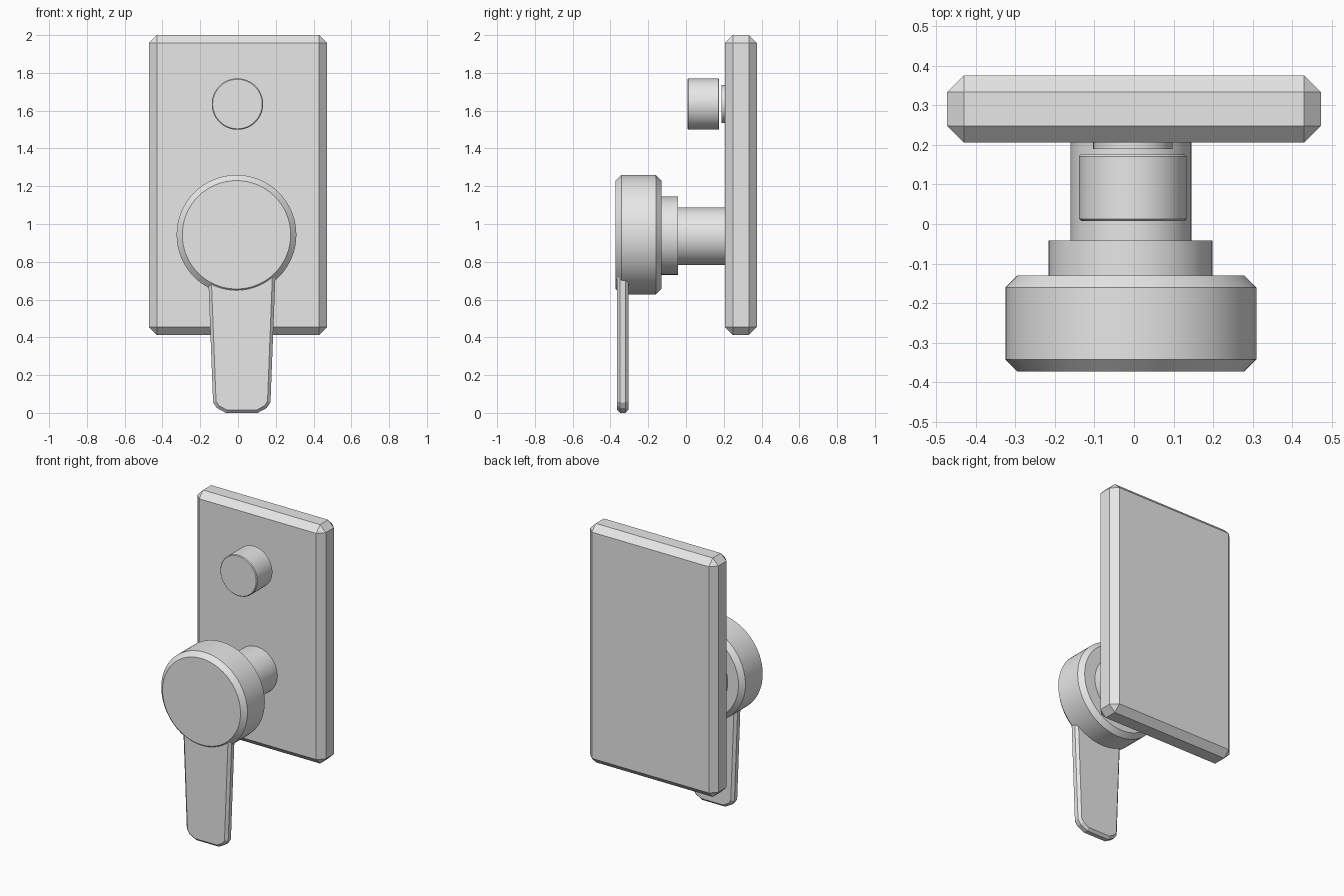
import bpy, bmesh, math

if "Cube" in bpy.data.objects:
    bpy.data.objects.remove(bpy.data.objects["Cube"])

grey = bpy.data.materials.new("plain grey")
grey.diffuse_color = (0.8, 0.8, 0.8, 1)
grey.use_nodes = True
grey.node_tree.nodes["Principled BSDF"].inputs["Base Color"].default_value = grey.diffuse_color


def finish(name, bm, smooth=False):
    bmesh.ops.recalc_face_normals(bm, faces=bm.faces[:])
    mesh = bpy.data.meshes.new(name)
    bm.to_mesh(mesh)
    bm.free()
    mesh.materials.append(grey)
    if smooth:
        mesh.shade_smooth()
        mesh.set_sharp_from_angle(angle=math.radians(30))
    obj = bpy.data.objects.new(name, mesh)
    bpy.context.collection.objects.link(obj)
    return obj


def disc(name, cx, cz, radius, y0, y1, chamfer=0.0, sides=64):
    """Round part along y with optional chamfered rims."""
    c = chamfer
    profile = [(radius - c, y0), (radius, y0 + c), (radius, y1 - c), (radius - c, y1)]
    if c == 0:
        profile = [(radius, y0), (radius, y1)]
    bm = bmesh.new()
    rings = []
    for r, y in profile:
        rings.append([bm.verts.new((cx + r * math.cos(2 * math.pi * i / sides), y,
                                    cz + r * math.sin(2 * math.pi * i / sides)))
                      for i in range(sides)])
    for a, b in zip(rings, rings[1:]):
        for i in range(sides):
            j = (i + 1) % sides
            bm.faces.new((a[i], a[j], b[j], b[i]))
    bm.faces.new(rings[0])
    bm.faces.new(rings[-1])
    return finish(name, bm, True)


def slab(name, outline, y0, y1, bevel):
    """Extrude an x-z outline along y and chamfer every edge."""
    bm = bmesh.new()
    face = bm.faces.new([bm.verts.new((x, y0, z)) for x, z in outline])
    ext = bmesh.ops.extrude_face_region(bm, geom=[face])
    for v in ext["geom"]:
        if isinstance(v, bmesh.types.BMVert):
            v.co.y = y1
    obj = finish(name, bm)
    mod = obj.modifiers.new("chamfer", "BEVEL")
    mod.width = bevel
    mod.segments = 1
    mod.limit_method = 'ANGLE'
    mod.angle_limit = math.radians(50)
    return obj


# wall plate
slab("wall_plate", [(-0.472, 0.412), (0.472, 0.412), (0.472, 2.0), (-0.472, 2.0)],
     0.206, 0.375, 0.042)

# small upper button and its base
disc("button", -0.003, 1.635, 0.136, 0.008, 0.176, 0.005)
disc("button_base", -0.003, 1.635, 0.1, 0.189, 0.23)

# main knob stack
disc("knob_shaft", -0.008, 0.935, 0.153, -0.06, 0.23)
disc("knob_collar", -0.009, 0.938, 0.207, -0.15, -0.042)
disc("knob", -0.008, 0.943, 0.317, -0.372, -0.13, 0.03)

# tapered handle, rooted inside the knob
half = [(0.084, 0.0), (0.132, 0.026), (0.152, 0.056), (0.18, 0.78)]
cx = 0.02
outline = [(cx + x, z) for x, z in half] + [(cx - x, z) for x, z in reversed(half)]
slab("handle", outline, -0.365, -0.304, 0.016)
